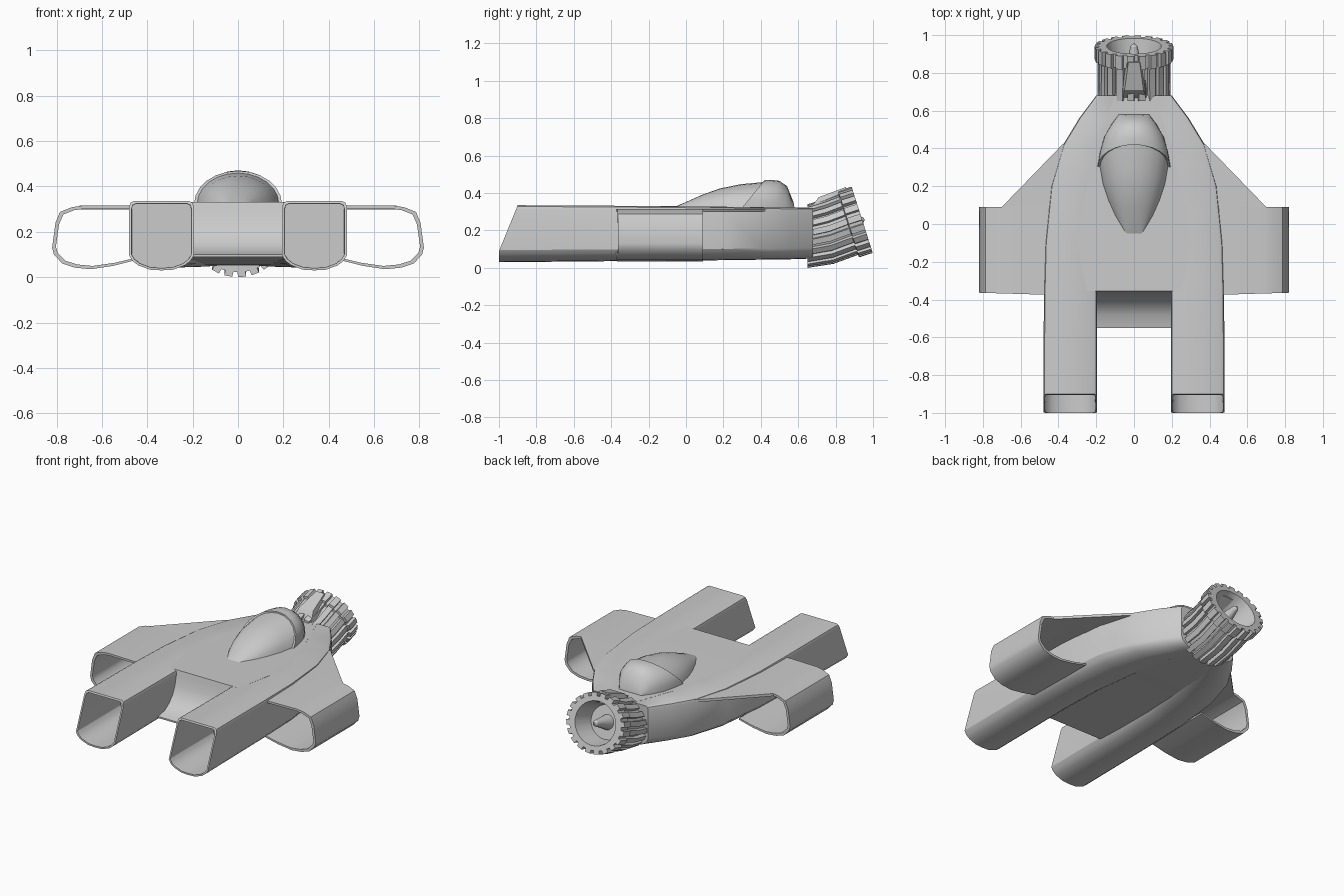
import bpy, bmesh
from math import sin, cos, pi, radians

if "Cube" in bpy.data.objects:
    bpy.data.objects.remove(bpy.data.objects["Cube"])


def loft(name, rings, mirror=False, angle=30):
    """Skin a list of closed rings, cap both ends, shade smooth by angle."""
    bm = bmesh.new()
    vs = [[bm.verts.new(p) for p in r] for r in rings]
    n = len(rings[0])
    for a, b in zip(vs, vs[1:]):
        for i in range(n):
            j = (i + 1) % n
            bm.faces.new((a[i], a[j], b[j], b[i]))
    bm.faces.new(vs[0][::-1])
    bm.faces.new(vs[-1])
    bmesh.ops.recalc_face_normals(bm, faces=bm.faces)
    me = bpy.data.meshes.new(name)
    bm.to_mesh(me)
    bm.free()
    ob = bpy.data.objects.new(name, me)
    bpy.context.collection.objects.link(ob)
    bpy.ops.object.select_all(action='DESELECT')
    bpy.context.view_layer.objects.active = ob
    ob.select_set(True)
    bpy.ops.object.shade_smooth_by_angle(angle=radians(angle))
    if mirror:
        ob.modifiers.new("Mirror", 'MIRROR')
    return ob


# Side hulls: hollow front prongs that sweep back and inward to the tail
SECTION = [(0, .31), (.02, .328), (.07, .335), (.93, .335), (.98, .328), (1, .31),
           (1, .095), (.95, .072), (.86, .052), (.68, .033), (.5, .03),
           (.32, .033), (.14, .052), (.05, .072), (0, .095)]


def hull_ring(y, xi, xo, zb, zt, inset=1.0, slant=False):
    pts = []
    for u, z in SECTION:
        u = .5 + (u - .5) * inset
        z = .18 + (z - .18) * inset
        z = zb + (z - .03) / .305 * (zt - zb)
        dy = max(0, z - .09) * .41 if slant else 0
        pts.append((xi + u * (xo - xi), y + dy, z))
    return pts


hull = [hull_ring(-.55, .195, .48, .03, .335, .92),
        hull_ring(-1, .195, .48, .03, .335, .93, True),
        hull_ring(-1, .195, .48, .03, .335, 1, True)]
for st in [(-.37, .195, .477, .036, .332), (-.1, .185, .47, .038, .329),
           (.2, .14, .44, .041, .326), (.42, .08, .375, .044, .323),
           (.56, .03, .29, .046, .322), (.68, 0, .2, .05, .32)]:
    hull.append(hull_ring(*st))
loft("side_hull", hull, mirror=True)

# Centre body: curved scoop between the prongs, flat deck, sloping belly (x, y, z)
centre = [(.25, -.355, .332), (.25, -.362, .30), (.25, -.375, .24), (.25, -.40, .185),
          (.25, -.435, .145), (.25, -.48, .115), (.25, -.55, .10), (.25, -.55, .09),
          (.28, -.1, .08), (.25, .2, .068), (.2, .42, .055), (.1, .68, .05),
          (.1, .68, .321), (.2, .42, .324), (.25, .2, .327), (.3, -.1, .33)]
loft("centre_body", [[(s * x, y, z) for x, y, z in centre] for s in (-1, 1)])

# Hollow loop wings
outline = [(.45, .315), (.69, .315), (.735, .308), (.785, .288), (.805, .24), (.82, .13),
           (.812, .10), (.775, .06), (.72, .042), (.65, .035), (.55, .05), (.45, .075)]
inner = [(.45 + (x - .45) * .955, .18 + (z - .18) * .9) for x, z in outline]
band = outline + inner[::-1]
loft("loop_wing", [[(x, -.375 + .03 * (x - .45), z) for x, z in band],
                   [(x, .09, z) for x, z in band]], mirror=True, angle=35)

# Swept plates joining the wings to the hull
loft("wing_root_plate", [[(x, y, z) for x, y in
     ((.34, .44), (.38, .42), (.7, .09), (.4, .08))] for z in (.298, .315)], mirror=True)


# Canopy: front glass and a slightly larger rear cowl with a raked joint
def arch(y0, y1, w, top):
    pts = []
    for k in range(13):
        t = pi * k / 12
        pts.append((w * cos(t), y0 + (y1 - y0) * sin(t), .322 + (top - .322) * sin(t)))
    return pts


loft("canopy_glass", [arch(*a) for a in (
    (-.065, -.045, .045, .333), (-.03, .0, .06, .352), (.04, .09, .1, .392),
    (.12, .18, .135, .424), (.21, .29, .165, .447), (.31, .43, .182, .46))], angle=40)
loft("canopy_cowl", [arch(*a) for a in (
    (.30, .42, .185, .455), (.30, .42, .194, .469), (.38, .455, .18, .471),
    (.46, .50, .158, .465), (.53, .54, .118, .437), (.58, .575, .08, .35))], angle=40)

# Tail nozzle: toothed tube that bends upward, with collar and open bore
TEETH = 20
TILT = 17.7
DY, DZ = cos(radians(TILT)), sin(radians(TILT))


def nozzle_ring(y, z, tilt, rx, rz, depth):
    t, pts = radians(tilt), []
    for k in range(TEETH):
        for off, cut in ((0, 0), (.58, 0), (.62, depth), (.96, depth)):
            a = 2 * pi * (k + off) / TEETH
            v = (rz - cut) * sin(a)
            pts.append(((rx - cut) * cos(a), y - v * sin(t), z + v * cos(t)))
    return pts


def on_axis(d):
    return .942 + d * DY, .257 + d * DZ, TILT


loft("tail_nozzle", [
    nozzle_ring(.65, .17, 0, .195, .17, .022),
    nozzle_ring(.765, .195, 8, .192, .175, .022),
    nozzle_ring(*on_axis(-.08), .192, .172, .022),
    nozzle_ring(*on_axis(-.075), .208, .186, .022),
    nozzle_ring(*on_axis(0), .208, .186, .022),
    nozzle_ring(*on_axis(0), .145, .135, 0),
    nozzle_ring(*on_axis(-.13), .115, .105, 0)], angle=25)


# Spike inside the bore
def disc(d, r):
    y, z, _ = on_axis(d)
    return [(r * cos(2 * pi * k / 12), y - r * sin(2 * pi * k / 12) * DZ,
             z + r * sin(2 * pi * k / 12) * DY) for k in range(12)]


loft("nozzle_spike", [disc(-.14, .05), disc(-.09, .038), disc(0, .018), disc(.012, .006)])

# Tapered wedge on top of the nozzle
loft("nozzle_wedge", [
    [(-.085, .66, .25), (.085, .66, .25), (.065, .67, .325), (-.065, .67, .325)],
    [(-.08, .72, .28), (.08, .72, .28), (.05, .71, .378), (-.05, .71, .378)],
    [(-.045, .87, .36), (.045, .87, .36), (.03, .855, .432), (-.03, .855, .432)]])
